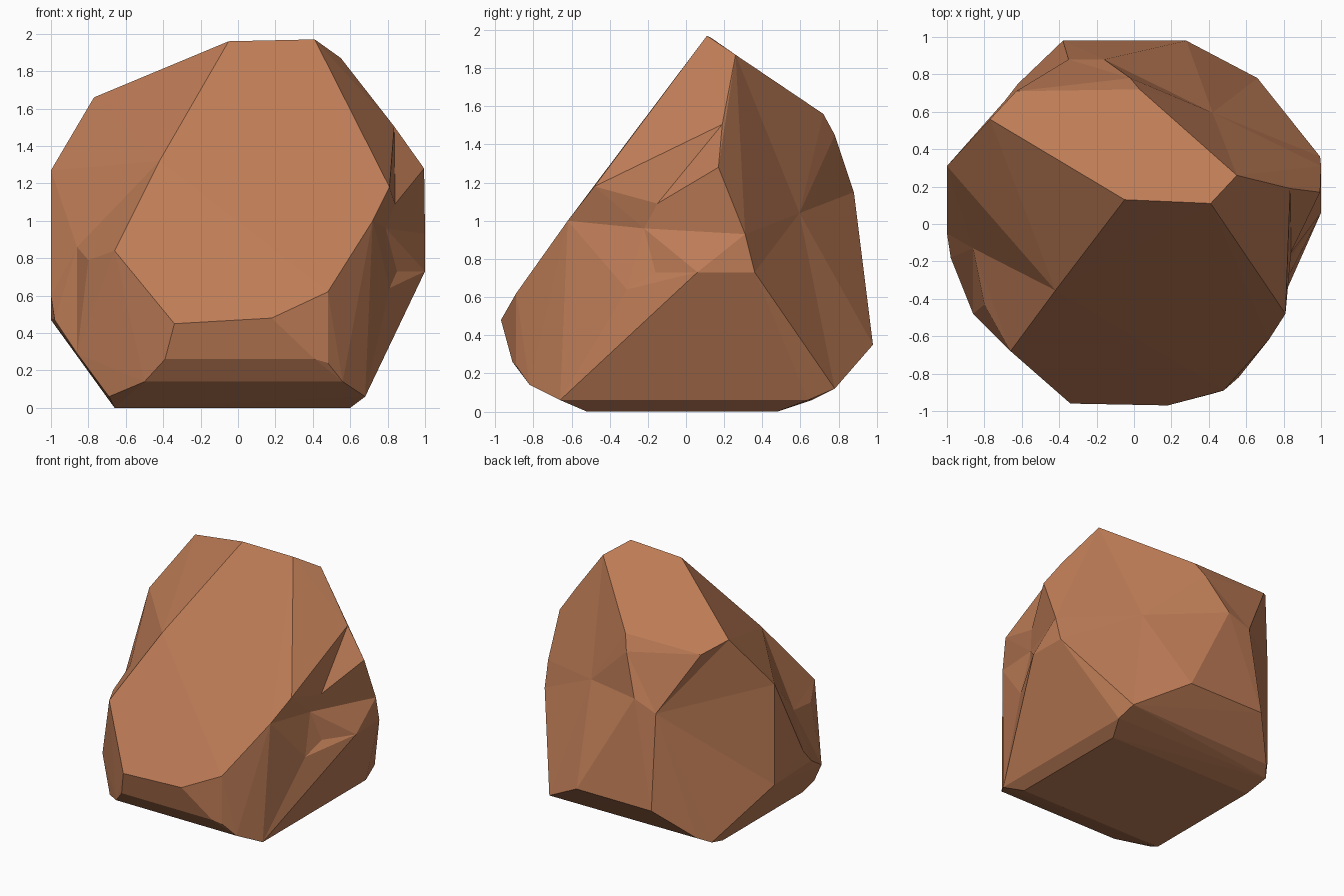
import bpy
import bmesh

default_cube = bpy.data.objects.get("Cube")
if default_cube:
    bpy.data.objects.remove(default_cube, do_unlink=True)

# One flat clay colour
clay = bpy.data.materials.new("reddish clay stone")
clay_colour = (0.52, 0.205, 0.095, 1)
clay.use_nodes = True
clay.diffuse_color = clay_colour
clay.node_tree.nodes["Principled BSDF"].inputs["Base Color"].default_value = clay_colour

bm = bmesh.new()


def corners(*points):
    """Add a few named corner points of the stone."""
    return [bm.verts.new(point) for point in points]


def dent(rim, apex):
    """Replace the facets lying inside a rim by a fan meeting at one apex."""
    rim = {v for v in rim if v.is_valid}
    inside = {f for f in bm.faces if all(v in rim for v in f.verts)}
    border = [e for e in bm.edges if sum(f in inside for f in e.link_faces) == 1]
    pairs = [tuple(e.verts) for e in border]
    bmesh.ops.delete(bm, geom=list(inside), context="FACES")
    tip = bm.verts.new(apex)
    for a, b in pairs:
        bm.faces.new((a, b, tip))
    return tip


# Summit ridge and the shoulder of the upper back facet
summit_left, summit_right, summit_back = corners(
    (-.05, .13, 1.96), (.41, .11, 1.97), (.55, .26, 1.87))
shoulder_left, shoulder_back, shoulder_low, shoulder_right = corners(
    (-.77, .56, 1.66), (-.63, .71, 1.56), (-.02, .78, 1.45), (.03, .72, 1.56))

# Rim of the large sloping front facet
slope_left_high, slope_left_low = corners((-.42, -.355, 1.32), (-.66, -.68, .84))
slope_bottom = corners((-.34, -.96, .45), (.18, -.97, .48))
slope_right_low, slope_right, slope_right_high = corners(
    (.48, -.89, .62), (.72, -.62, 1), (.81, -.48, 1.18))

# Right flank
right_top, right_upper, right_crack = corners(
    (.835, .19, 1.505), (.995, .17, 1.28), (1, .31, .93))
right_back, right_mid = corners((.995, .36, .73), (1, .06, .73))

# Left flank
left_upper, left_mid, left_back = corners((-1, .31, 1.27), (-1, -.05, .6), (-1, .31, .47))
left_front, left_low = corners((-.98, -.18, .47), (-.86, -.48, .29))

# Back
crack_end, back_left, back_right = corners((-.16, .88, 1.15), (-.38, .98, .35), (.28, .98, .35))

# Undercut foot and base
front_foot = corners((-.39, -.91, .26), (.41, -.91, .26), (.48, -.89, .24),
                     (-.5, -.82, .14), (.56, -.82, .14), (-.69, -.63, .06))
right_foot, right_back_foot, back_right_foot = corners(
    (.68, -.66, .06), (.68, .64, .06), (.66, .78, .12))
left_back_foot, back_left_foot = corners((-.69, .66, .06), (-.62, .75, .11))
base = corners((-.66, -.52, 0), (.6, -.52, 0), (.6, .48, 0), (-.66, .48, 0))

# Wrap the corners into a faceted boulder
hull = bmesh.ops.convex_hull(bm, input=bm.verts)
unused = {v for v in hull["geom_interior"] + hull["geom_unused"]
          if isinstance(v, bmesh.types.BMVert)}
bmesh.ops.delete(bm, geom=list(unused), context="VERTS")

# Chipped hollow on the right flank: lower lip, main chip, ledge and pocket
lip = dent([slope_right_high, slope_right, slope_right_low, right_foot, right_mid,
            right_upper, right_crack], (.81, -.31, .64))
chip = dent([right_top, slope_right_high, slope_right, lip, right_mid, right_crack,
             right_upper], (.79, -.22, .96))
dent([right_top, slope_right_high, right_upper, right_crack, chip], (.84, -.15, 1.09))
dent([lip, right_mid, chip], (.85, -.16, .73))

# Shallow hollow on the left flank
hollow = dent([left_upper, slope_left_high, slope_left_low, left_low, left_front, left_mid],
              (-.86, -.13, .86))
dent([hollow, slope_left_low, left_low], (-.8, -.43, .79))

# Hollow on the back left
dent([shoulder_left, shoulder_back, shoulder_low, left_upper, left_back, back_left,
      left_back_foot, back_left_foot, crack_end], (-.35, .88, 1.08))

# Shallow valley along the crack across the back
dent([summit_back, shoulder_right, shoulder_low, crack_end, right_crack, right_back,
      back_right_foot, back_right], (.42, .595, 1.04))

# Merge coplanar fragments and keep every facet flat
bmesh.ops.dissolve_limit(bm, angle_limit=0.02, verts=bm.verts, edges=bm.edges)
bmesh.ops.recalc_face_normals(bm, faces=bm.faces)
mesh = bpy.data.meshes.new("boulder")
bm.to_mesh(mesh)
bm.free()
mesh.materials.append(clay)
bpy.context.collection.objects.link(bpy.data.objects.new("boulder", mesh))
